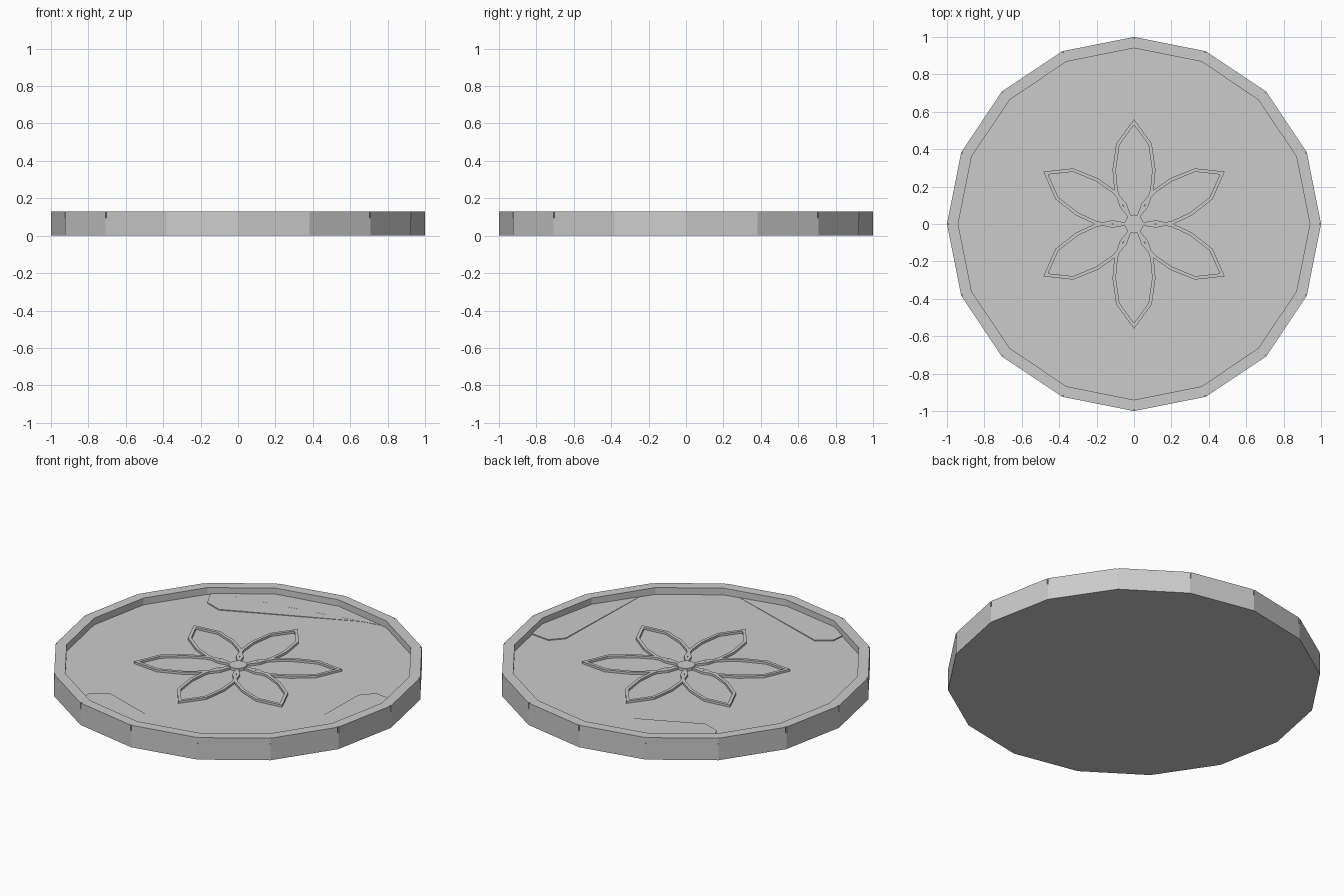
import bpy, bmesh, math
from mathutils import Vector, Matrix

cube = bpy.data.objects.get("Cube")
if cube:
    bpy.data.objects.remove(cube, do_unlink=True)

SIDES, TOP, FLOOR, INNER = 16, 0.13, 0.09, 0.94

grey = bpy.data.materials.new("stone_grey")
grey.use_nodes = True
grey.diffuse_color = (0.6, 0.6, 0.6, 1)
bsdf = next(n for n in grey.node_tree.nodes if n.type == 'BSDF_PRINCIPLED')
bsdf.inputs["Base Color"].default_value = grey.diffuse_color


def finish(name, bm):
    bmesh.ops.recalc_face_normals(bm, faces=bm.faces)
    mesh = bpy.data.meshes.new(name)
    bm.to_mesh(mesh)
    bm.free()
    mesh.materials.append(grey)
    obj = bpy.data.objects.new(name, mesh)
    bpy.context.collection.objects.link(obj)
    return obj


def polar(radius, step, z=0.0):
    a = math.tau * step / SIDES
    return Vector((radius * math.cos(a), radius * math.sin(a), z))


def skin(bm, rings):
    """Join closed loops of equal length with quads."""
    loops = [[bm.verts.new(p) for p in ring] for ring in rings]
    for a, b in zip(loops, loops[1:]):
        for i in range(len(a)):
            j = (i + 1) % len(a)
            bm.faces.new((a[i], a[j], b[j], b[i]))
    return loops


# Dish: sixteen-sided disc with a raised rim and sunken floor
bm = bmesh.new()
rings = [[polar(r, i, z) for i in range(SIDES)]
         for r, z in ((1, 0), (1, TOP), (INNER, TOP), (INNER, FLOOR))]
loops = skin(bm, rings)
bm.faces.new(loops[0])
bm.faces.new(loops[-1])
dish = finish("dish", bm)

# Small notches at the upper outer corners of the rim
bm = bmesh.new()
for i in range(SIDES):
    place = Matrix.Rotation(math.tau * i / SIDES, 4, 'Z') @ Matrix.Translation((1, 0, TOP))
    bmesh.ops.create_cube(bm, size=1, matrix=place @ Matrix.Diagonal((0.014, 0.008, 0.07, 1)))
cutter = finish("notch_cutter", bm)
cutter.hide_render = True
cutter.hide_viewport = True
cut = dish.modifiers.new("notches", 'BOOLEAN')
cut.operation = 'DIFFERENCE'
cut.solver = 'EXACT'
cut.object = cutter

# Flower: six raised petal outlines
half = [(0.075, 0.09), (0.105, 0.18), (0.115, 0.29), (0.095, 0.43)]
outer = [(0, 0.0)] + half + [(0, 0.56)] + [(-x, y) for x, y in reversed(half)]


def inset(points, width):
    """Offset a counter-clockwise loop inward with mitred corners."""
    pts = [Vector(p) for p in points]
    result = []
    for i, p in enumerate(pts):
        d1 = (p - pts[i - 1]).normalized()
        d2 = (pts[(i + 1) % len(pts)] - p).normalized()
        n1, n2 = Vector((-d1.y, d1.x)), Vector((-d2.y, d2.x))
        result.append(p + (n1 + n2) * width / (1 + n1.dot(n2)))
    return result


inner = inset(outer, 0.018)
for k in range(6):
    bm = bmesh.new()
    z0, z1 = FLOOR - 0.01, FLOOR + 0.013
    shape = [(outer, z0), (outer, z1), (inner, z1), (inner, z0), (outer, z0)]
    skin(bm, [[(p[0], p[1], z) for p in pts] for pts, z in shape])
    bmesh.ops.remove_doubles(bm, verts=bm.verts, dist=1e-5)
    bmesh.ops.rotate(bm, verts=bm.verts, matrix=Matrix.Rotation(math.tau * k / 6, 3, 'Z'))
    finish(f"petal_{k + 1}", bm)

# Flower hub
bm = bmesh.new()
bmesh.ops.create_cone(bm, cap_ends=True, segments=16, radius1=0.05, radius2=0.05, depth=0.027,
                      matrix=Matrix.Translation((0, 0, FLOOR + 0.0035)))
finish("flower_hub", bm)

# Thin floor ledges that taper down into the floor, tucked under the rim
ledges = {
    "back_ledge": ([(-0.66, 0.69), (-0.60, 0.57), (-0.50, 0.535), (0.29, 0.89)], (3, 4, 5, 6)),
    "left_ledge": ([(0.93, 0.13), (0.80, 0.145), (0.735, 0.075), (0.715, -0.62)], (-1, 0)),
    "front_ledge": ([(-0.465, -0.82), (-0.455, -0.73), (-0.37, -0.67), (0.28, -0.89)], (-3, -4, -5)),
}
for name, (edge, corners) in ledges.items():
    rim = [polar(0.955, s).to_2d() for s in corners]
    if name == "back_ledge":
        rim.reverse()
    outline = [Vector(p) for p in edge] + rim
    start, end = outline[0], outline[3]
    span = end - start
    bm = bmesh.new()
    low, high = [], []
    for p in outline:
        t = min(max((p - start).dot(span) / span.length_squared, 0), 1)
        low.append((p.x, p.y, FLOOR - 0.01))
        high.append((p.x, p.y, FLOOR + 0.006 - 0.005 * t))
    a, b = skin(bm, [low, high])
    bm.faces.new(a)
    bm.faces.new(b)
    bmesh.ops.triangulate(bm, faces=[f for f in bm.faces if len(f.verts) > 4])
    finish(name, bm)
